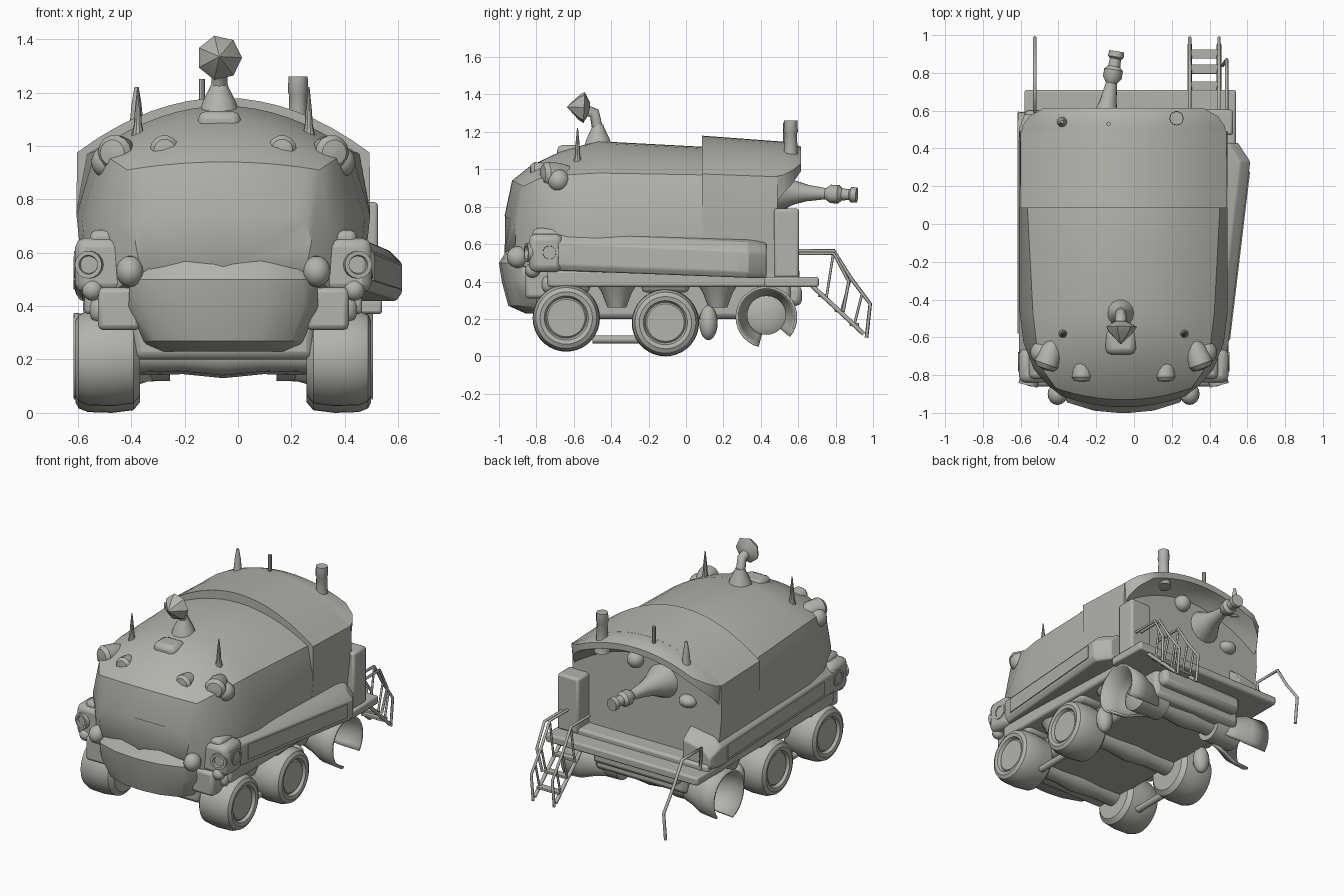
import bpy, bmesh, math
from mathutils import Vector, Matrix

cube = bpy.data.objects.get("Cube")
if cube:
    bpy.data.objects.remove(cube, do_unlink=True)

C = -0.055  # centre line of the vehicle body
grey = bpy.data.materials.new("warm_grey")
grey.use_nodes = True
COLOUR = (0.45, 0.45, 0.42, 1)
grey.diffuse_color = COLOUR
grey.node_tree.nodes["Principled BSDF"].inputs["Base Color"].default_value = COLOUR
meshes = []


def finish(name, bm, bevel=0):
    bmesh.ops.recalc_face_normals(bm, faces=bm.faces)
    me = bpy.data.meshes.new(name)
    bm.to_mesh(me)
    bm.free()
    me.materials.append(grey)
    ob = bpy.data.objects.new(name, me)
    bpy.context.collection.objects.link(ob)
    if bevel:
        mod = ob.modifiers.new("bevel", "BEVEL")
        mod.width, mod.segments = bevel, 2
    meshes.append(ob)
    return ob


def loft(name, rings, bevel=0, closed=True):
    """Skin a list of equal-length point rings."""
    bm = bmesh.new()
    rows = [[bm.verts.new(p) for p in ring] for ring in rings]
    n = len(rows[0])
    for a, b in zip(rows, rows[1:]):
        for i in range(n if closed else n - 1):
            j = (i + 1) % n
            bm.faces.new((a[i], a[j], b[j], b[i]))
    if closed:
        bm.faces.new(rows[0])
        bm.faces.new(rows[-1])
    return finish(name, bm, bevel)


def box(name, x, y, z, bevel=0.015):
    rings = [[(x[0], v, z[0]), (x[1], v, z[0]), (x[1], v, z[1]), (x[0], v, z[1])] for v in y]
    return loft(name, rings, bevel)


def spin(name, profile, origin, axis, n=24, arc=None):
    """Revolve (radius, distance) pairs about an axis; arc leaves an open shell."""
    turn = Vector(axis).to_track_quat("Z", "Y").to_matrix()
    lo, hi = arc or (0, math.tau)
    count = n + 1 if arc else n
    rings = []
    for r, d in profile:
        angles = [lo + (hi - lo) * i / n for i in range(count)]
        rings.append([Vector(origin) + turn @ Vector((r * math.cos(a), r * math.sin(a), d)) for a in angles])
    return loft(name, rings, closed=arc is None)


def ball(name, centre, radius, stretch=(1, 1, 1)):
    bm = bmesh.new()
    m = Matrix.Translation(centre) @ Matrix.Diagonal((*stretch, 1))
    bmesh.ops.create_uvsphere(bm, u_segments=16, v_segments=10, radius=radius, matrix=m)
    return finish(name, bm)


def tube(name, points, radius=0.009):
    cu = bpy.data.curves.new(name, "CURVE")
    cu.dimensions, cu.bevel_depth, cu.bevel_resolution = "3D", radius, 2
    cu.use_fill_caps = True
    sp = cu.splines.new("POLY")
    sp.points.add(len(points) - 1)
    for q, p in zip(sp.points, points):
        q.co = (*p, 1)
    cu.materials.append(grey)
    ob = bpy.data.objects.new(name, cu)
    bpy.context.collection.objects.link(ob)


def arch(y, w, zs, zt, n=16):
    us = [1 - 2 * i / n for i in range(n + 1)]
    return [(C + w * u, y, zs + (zt - zs) * (1 - u * u)) for u in us]


def section(y, w, ws, zb, zm, zs, zt, bow=0):
    """Body ring: belt half-width w at zm, shoulder half-width ws at zs; bow sweeps the sides back."""
    wb = w * 0.94
    flank = [(C + a * u, y, z) for u, steps in ((-1, ((w, zm), (wb, zb))), (0, ((0, zb),)), (1, ((wb, zb), (w, zm)))) for a, z in steps]
    return [(px, py + bow * ((px - C) / w) ** 2, pz) for px, py, pz in flank + arch(y, ws, zs, zt)]


# Front hull with bowed nose and sides leaning in, taller rear hull, coved roof lip over the rear wall
hull = [(-0.97, 0.33, 0.31, 0.54, 0.64, 0.72, 0.75, 0.06), (-0.93, 0.40, 0.36, 0.48, 0.7, 0.91, 0.94, 0.075),
        (-0.83, 0.475, 0.42, 0.44, 0.72, 0.95, 1.02, 0.06), (-0.66, 0.53, 0.46, 0.42, 0.73, 0.97, 1.10, 0.03),
        (-0.47, 0.55, 0.48, 0.42, 0.74, 0.98, 1.15), (0.1, 0.55, 0.51, 0.42, 0.76, 0.97, 1.12)]
loft("front_hull", [section(*h) for h in hull])
loft("rear_hull", [section(0.085, 0.55, 0.548, 0.42, 0.75, 0.975, 1.18), section(0.49, 0.55, 0.545, 0.42, 0.75, 0.96, 1.15)])
lip = [(0.47, 0.545, 0.96, 1.15, 0.15), (0.52, 0.535, 0.97, 1.148, 0.1), (0.57, 0.5, 0.995, 1.14, 0.07), (0.615, 0.42, 1.03, 1.12, 0.04)]
loft("roof_lip", [arch(y, w, a, b) + arch(y, w - 0.01, a - d, b - d)[::-1] for y, w, a, b, d in lip])

# Rounded front bumper
rings = []
for z, w, y in ((0.23, 0.26, -0.86), (0.27, 0.3, -0.95), (0.4, 0.355, -0.985), (0.5, 0.35, -1.0), (0.58, 0.31, -0.95)):
    half = [(w, -0.6), (w, y + 0.12), (w * 0.85, y + 0.055), (w * 0.45, y + 0.012), (0.03, y)]
    rings.append([(C + a, b, z) for a, b in half] + [(C - a, b, z) for a, b in half[::-1]])
loft("front_bumper", rings)

# Chassis, deck and rear platform
box("chassis", (C - 0.34, C + 0.34), (-0.8, 0.56), (0.2, 0.43), 0.03)
box("deck", (C - 0.52, C + 0.52), (-0.74, 0.6), (0.37, 0.46))
box("rear_platform", (-0.58, 0.54), (0.42, 0.71), (0.37, 0.425), 0.012)
box("rear_underbody", (-0.36, 0.26), (0.5, 0.62), (0.27, 0.38), 0.03)
box("rear_locker", (0.37, 0.525), (0.47, 0.605), (0.42, 0.79))


# Side storage boxes with raised door plates
def side_box(name, rows, s):
    loft(name, [[(s * 0.38, y, z0), (s * (x - 0.02), y, z0), (s * x, y, z0 + 0.03),
                 (s * x, y, z1 - 0.05), (s * (x - 0.05), y, z1), (s * 0.38, y, z1 + 0.03)] for y, x, z0, z1 in rows], 0.008)
    door = []
    for t in (0.1, 0.95):
        y, x, z0, z1 = Vector(rows[1]).lerp(Vector(rows[-2]), t)
        door.append([(s * (x + d), y, z) for d, z in ((-0.01, z0 + 0.04), (0.006, z0 + 0.04), (0.006, z1 - 0.06), (-0.01, z1 - 0.06))])
    loft(name + "_door", door)


side_box("left_storage", [(-0.8, 0.43, 0.5, 0.67), (-0.72, 0.49, 0.46, 0.66), (0.33, 0.615, 0.42, 0.61), (0.43, 0.55, 0.42, 0.6)], 1)
side_box("right_storage", [(-0.8, 0.57, 0.48, 0.66), (-0.7, 0.61, 0.46, 0.65), (0.5, 0.61, 0.42, 0.61), (0.58, 0.58, 0.42, 0.55)], -1)

# Wheels, axles, suspension and the broken rear wheel shells
TYRE = [(0.01, -0.125), (0.14, -0.125), (0.17, -0.1), (0.18, -0.02), (0.177, 0.07), (0.163, 0.105), (0.14, 0.117),
        (0.118, 0.112), (0.108, 0.092), (0.1, 0.1), (0.01, 0.1)]
for s, side in ((1, "left"), (-1, "right")):
    for y, z, place in ((-0.64, 0.205, "front"), (-0.11, 0.18, "middle")):
        spin(f"{side}_{place}_wheel", TYRE, (C + s * 0.437, y, z), (s, 0, 0), 36)
        box(f"{side}_{place}_arch", sorted((C + s * 0.3, C + s * 0.5)), (y - 0.13, y + 0.13), (0.34, 0.43), 0.03)
    gap = (-40, 255) if s > 0 else (-75, 220)
    cup = spin(f"{side}_rear_wheel_shell", [(0.09, 0.26), (0.12, 0.36), (0.155, 0.44), (0.165, 0.56)],
               (C, 0.43, 0.21), (s, 0, 0), 28, [math.radians(a) for a in gap])
    cup.modifiers.new("thickness", "SOLIDIFY").thickness = 0.014
    spin(f"{side}_rear_hub", [(0.1, 0.2), (0.105, 0.4), (0.07, 0.42), (0.01, 0.42)], (C, 0.43, 0.22), (s, 0, 0))
    for y in (-0.37, 0.17):
        spin(f"{side}_suspension", [(0.05, 0), (0.08, 0.08), (0.13, 0.16)], (C + s * 0.38, y, 0.26), (0, 0, 1), 12)
    tube(f"{side}_link_bar", [(C + s * 0.4, -0.5, 0.09), (C + s * 0.4, -0.25, 0.09)], 0.022)
    ball(f"{side}_damper", (C + s * 0.4, 0.12, 0.18), 0.055, (1, 0.9, 1.7))
for y, z in ((-0.64, 0.22), (-0.11, 0.21), (0.43, 0.22)):
    spin("axle", [(0.07, -0.4), (0.065, -0.15), (0.08, 0), (0.065, 0.15), (0.07, 0.4)], (C, y, z), (1, 0, 0), 16)

# Headlamp clusters, roof lights and front spikes, mirrored about the centre line
for s, side in ((1, "left"), (-1, "right")):
    def span(a, b):
        return sorted((C + s * a, C + s * b))

    box(f"{side}_lamp_housing", span(0.35, 0.555), (-0.84, -0.66), (0.45, 0.655), 0.035)
    box(f"{side}_lamp_brow", span(0.36, 0.5), (-0.82, -0.66), (0.6, 0.685), 0.025)
    box(f"{side}_front_fender", span(0.31, 0.47), (-0.86, -0.6), (0.31, 0.47), 0.02)
    ring = [(0.052, -0.03), (0.052, 0.025), (0.036, 0.025), (0.03, 0.0), (0.004, 0.0)]
    spin(f"{side}_headlamp", ring, (C + s * 0.5, -0.83, 0.555), (s * 0.25, -1, 0), 16)
    spin(f"{side}_side_lamp", ring, (C + s * 0.535, -0.73, 0.555), (s, 0, 0), 16)
    ball(f"{side}_fog_lamp", (C + s * 0.35, -0.9, 0.53), 0.058, (0.9, 1, 1))
    ball(f"{side}_lower_lamp", (C + s * 0.49, -0.82, 0.46), 0.04)
    bell = [(0.03, -0.1), (0.05, -0.04), (0.055, 0.02), (0.04, 0.04), (0.004, 0.045)]
    spin(f"{side}_inner_roof_light", bell, (C + s * 0.22, -0.79, 0.985), (0, -1, 0), 14)
    wide = [(r * 1.2, d * 1.2) for r, d in bell]
    spin(f"{side}_outer_roof_light", wide, (C + s * 0.4, -0.72, 0.975), (s * 0.35, -1, 0), 14)
    ball(f"{side}_outer_roof_pod", (C + s * 0.435, -0.68, 0.94), 0.06)
    spin(f"{side}_front_spike", [(0.026, 0), (0.015, 0.05), (0.012, 0.1), (0.003, 0.19)],
         (C + s * 0.32, -0.58, 1.03), (0, 0, 1), 10)

# Periscope with a faceted pointed head
PX = C - 0.015
spin("periscope_base", [(0.085, -0.04), (0.06, 0.03), (0.035, 0.08), (0.028, 0.1)], (PX, -0.47, 1.14), (0, 0, 1), 14)
tube("periscope_neck", [(PX, -0.47, 1.2), (PX, -0.49, 1.3), (PX, -0.55, 1.32)], 0.03)
spin("periscope_head", [(0.03, -0.03), (0.085, 0), (0.07, 0.025), (0.003, 0.09)], (PX, -0.545, 1.33), (0, -1, 0.05), 7)
box("periscope_step", (PX - 0.08, PX + 0.08), (-0.69, -0.55), (1.04, 1.13), 0.03)

# Rear roof masts
spin("left_rear_mast", [(0.05, -0.06), (0.038, 0), (0.033, 0.13), (0.038, 0.14), (0.036, 0.2)], (0.225, 0.56, 1.06), (0, 0, 1), 12)
spin("right_rear_mast", [(0.036, -0.06), (0.026, 0.02), (0.018, 0.1), (0.008, 0.16)], (-0.38, 0.54, 1.06), (0, 0, 1), 12)
spin("centre_rear_rod", [(0.012, -0.03), (0.012, 0.13)], (-0.135, 0.53, 1.12), (0, 0, 1), 8)

# Rear nozzle and wall fittings
spin("rear_nozzle", [(0.13, -0.04), (0.1, 0.03), (0.065, 0.1), (0.045, 0.17), (0.03, 0.27), (0.05, 0.3), (0.05, 0.34),
                     (0.032, 0.36), (0.03, 0.4), (0.042, 0.41), (0.04, 0.44), (0.01, 0.44)], (-0.165, 0.48, 0.88), (0.17, 1, -0.04), 18)
ball("wall_valve", (0.02, 0.5, 0.98), 0.055)
ball("wall_fitting", (-0.36, 0.49, 0.8), 0.06, (1, 0.9, 0.7))

# Rear stairs, handrails and the single grab rail
RAIL = [(0.59, 0.565), (0.79, 0.565), (0.88, 0.42), (0.985, 0.28), (0.965, 0.1)]
STRING = [(0.66, 0.39), (0.8, 0.26), (0.95, 0.12)]
for x in (0.295, 0.45):
    tube("stair_handrail", [(x, y, z) for y, z in RAIL])
    tube("stair_stringer", [(x, y, z) for y, z in STRING], 0.012)
    for (y0, z0), (y1, z1) in (((0.79, 0.565), (0.75, 0.31)), ((0.88, 0.42), (0.83, 0.24)), ((0.94, 0.33), (0.9, 0.17))):
        tube("stair_post", [(x, y0, z0), (x, y1, z1)], 0.007)
tube("outer_stair_rail", [(0.49, 0.6, 0.55), (0.49, 0.79, 0.55), (0.49, 0.87, 0.4), (0.47, 0.84, 0.24)])
for y, z in ((0.73, 0.325), (0.82, 0.245), (0.9, 0.17)):
    box("stair_tread", (0.29, 0.455), (y - 0.025, y + 0.025), (z - 0.008, z + 0.008), 0.003)
tube("right_grab_rail", [(-0.525, 0.6, 0.4)] + [(-0.525, y, z) for y, z in RAIL], 0.01)

# Smooth shading with sharp edges kept
bpy.ops.object.select_all(action="DESELECT")
for ob in meshes:
    ob.select_set(True)
bpy.context.view_layer.objects.active = meshes[0]
bpy.ops.object.shade_smooth_by_angle(angle=math.radians(35))
